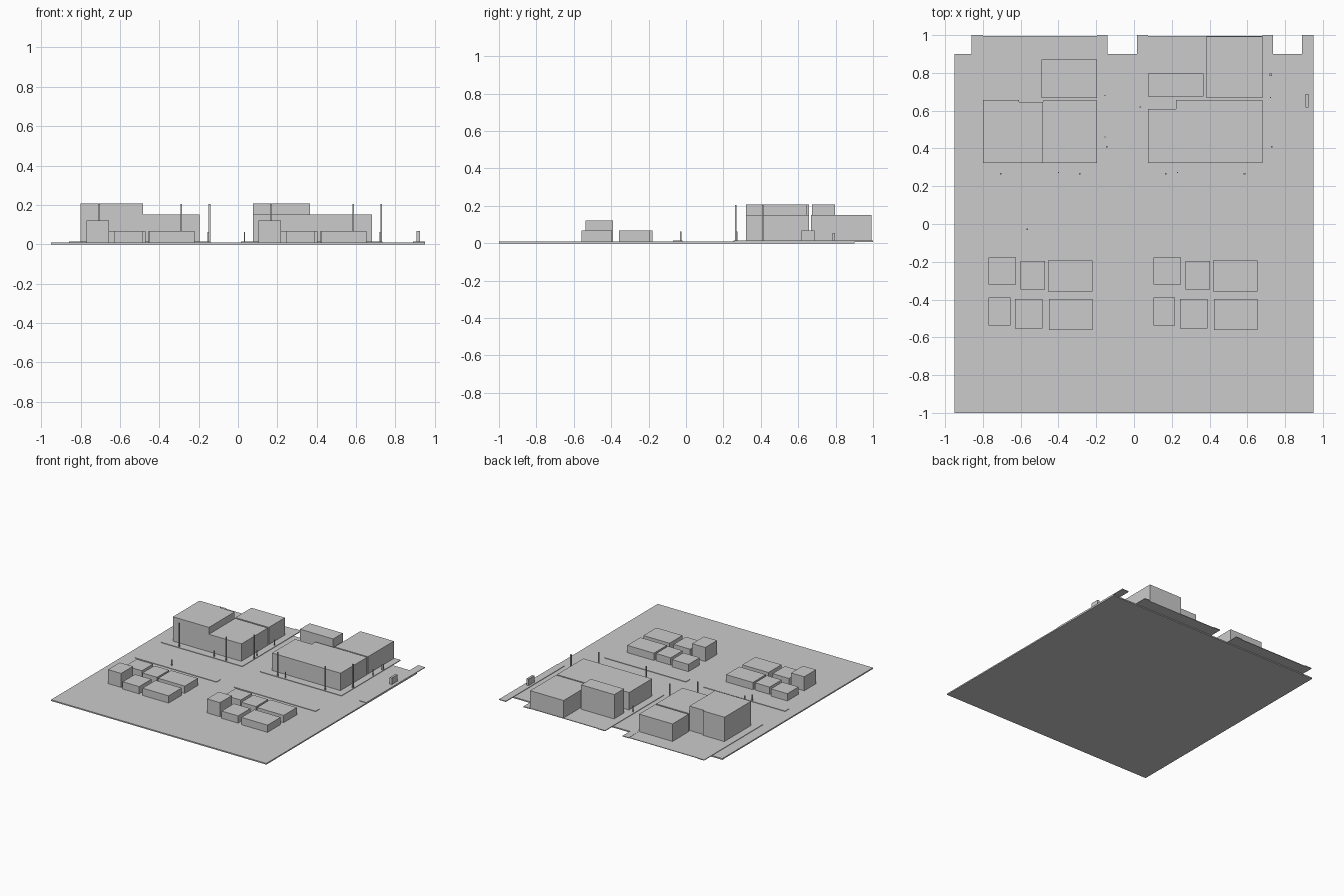
import bpy
import bmesh
from mathutils import Matrix, Vector

if "Cube" in bpy.data.objects:
    bpy.data.objects.remove(bpy.data.objects["Cube"])

# One flat grey for the whole massing model
grey = bpy.data.materials.new("plain_grey")
grey.diffuse_color = (0.6, 0.6, 0.6, 1)
grey.use_nodes = True
grey.node_tree.nodes["Principled BSDF"].inputs["Base Color"].default_value = grey.diffuse_color


def add(name, bm):
    me = bpy.data.meshes.new(name)
    bm.to_mesh(me)
    bm.free()
    me.materials.append(grey)
    ob = bpy.data.objects.new(name, me)
    bpy.context.collection.objects.link(ob)
    return ob


def box(name, x0, x1, y0, y1, z0, z1):
    bm = bmesh.new()
    size = Matrix.Diagonal((x1 - x0, y1 - y0, z1 - z0, 1))
    centre = Vector(((x0 + x1) / 2, (y0 + y1) / 2, (z0 + z1) / 2))
    bmesh.ops.create_cube(bm, size=1, matrix=Matrix.Translation(centre) @ size)
    return add(name, bm)


def prism(name, pts, z0, z1):
    bm = bmesh.new()
    face = bm.faces.new([bm.verts.new((x, y, z0)) for x, y in pts])
    out = bmesh.ops.extrude_face_region(bm, geom=[face])
    top = [v for v in out["geom"] if isinstance(v, bmesh.types.BMVert)]
    bmesh.ops.translate(bm, verts=top, vec=(0, 0, z1 - z0))
    bmesh.ops.recalc_face_normals(bm, faces=bm.faces)
    return add(name, bm)


def post(name, x, y, height, r=0.004):
    box(name, x - r, x + r, y - r, y + r, 0.012, height)


G = 0.01    # road level
S = 0.014   # pavement level

# Road slab
box("road_slab", -0.95, 0.95, -1, 0.9, 0, G)

# Two rear lots with pavements, plus a pavement in front of each parking group
for side, dx in (("left", 0), ("right", 0.875)):
    box(side + "_lot", -0.80 + dx, -0.195 + dx, 0.32, 0.995, 0.008, 0.0125)
    box(side + "_pavement_west", -0.86 + dx, -0.80 + dx, 0.255, 1, 0.008, S)
    box(side + "_pavement_east", -0.195 + dx, -0.14 + dx, 0.255, 1, 0.008, S)
    box(side + "_pavement_front", -0.80 + dx, -0.195 + dx, 0.255, 0.32, 0.008, S)
    box(side + "_pavement_strip", -0.86 + dx, -0.14 + dx, -0.07, -0.02, 0.008, S)
box("far_right_pavement", 0.89, 0.95, 0.26, 1, 0.008, S)

# Left lot buildings
prism("left_tall_building",
      [(-0.80, 0.322), (-0.482, 0.322), (-0.482, 0.645),
       (-0.61, 0.645), (-0.61, 0.657), (-0.80, 0.657)], G, 0.207)
box("left_low_building", -0.482, -0.195, 0.322, 0.655, G, 0.152)
box("left_rear_building", -0.49, -0.195, 0.667, 0.87, G, 0.152)

# Right lot buildings
prism("right_long_building",
      [(0.075, 0.322), (0.68, 0.322), (0.68, 0.657),
       (0.223, 0.657), (0.223, 0.61), (0.075, 0.61)], G, 0.152)
box("right_tall_building", 0.075, 0.367, 0.675, 0.797, G, 0.207)
box("right_rear_building", 0.385, 0.68, 0.667, 0.993, G, 0.152)

# Low block groups at the front: x0, x1, y0, y1, height
blocks = [
    (-0.77, -0.625, -0.32, -0.178, 0.068),
    (-0.60, -0.47, -0.348, -0.197, 0.068),
    (-0.455, -0.22, -0.357, -0.192, 0.068),
    (-0.77, -0.655, -0.538, -0.39, 0.122),
    (-0.63, -0.485, -0.553, -0.398, 0.068),
    (-0.45, -0.22, -0.56, -0.396, 0.068),
]
for side, dx in (("left", 0), ("right", 0.873)):
    for i, (x0, x1, y0, y1, h) in enumerate(blocks):
        box(f"{side}_front_block_{i}", x0 + dx, x1 + dx, y0, y1, G, h)

# Street lamps
for x, y in ((-0.706, 0.265), (-0.288, 0.265), (0.167, 0.265),
             (0.585, 0.265), (-0.145, 0.41), (0.728, 0.41)):
    post("street_lamp", x, y, 0.205)

# Short posts
for x, y in ((-0.40, 0.272), (0.23, 0.272), (-0.153, 0.68), (-0.153, 0.46),
             (0.033, 0.62), (0.722, 0.67), (-0.565, -0.028)):
    post("short_post", x, y, 0.062, 0.003)

# Small street cabinets
box("small_cabinet", 0.718, 0.73, 0.783, 0.797, S, 0.056)
box("large_cabinet", 0.907, 0.925, 0.617, 0.688, S, 0.067)
